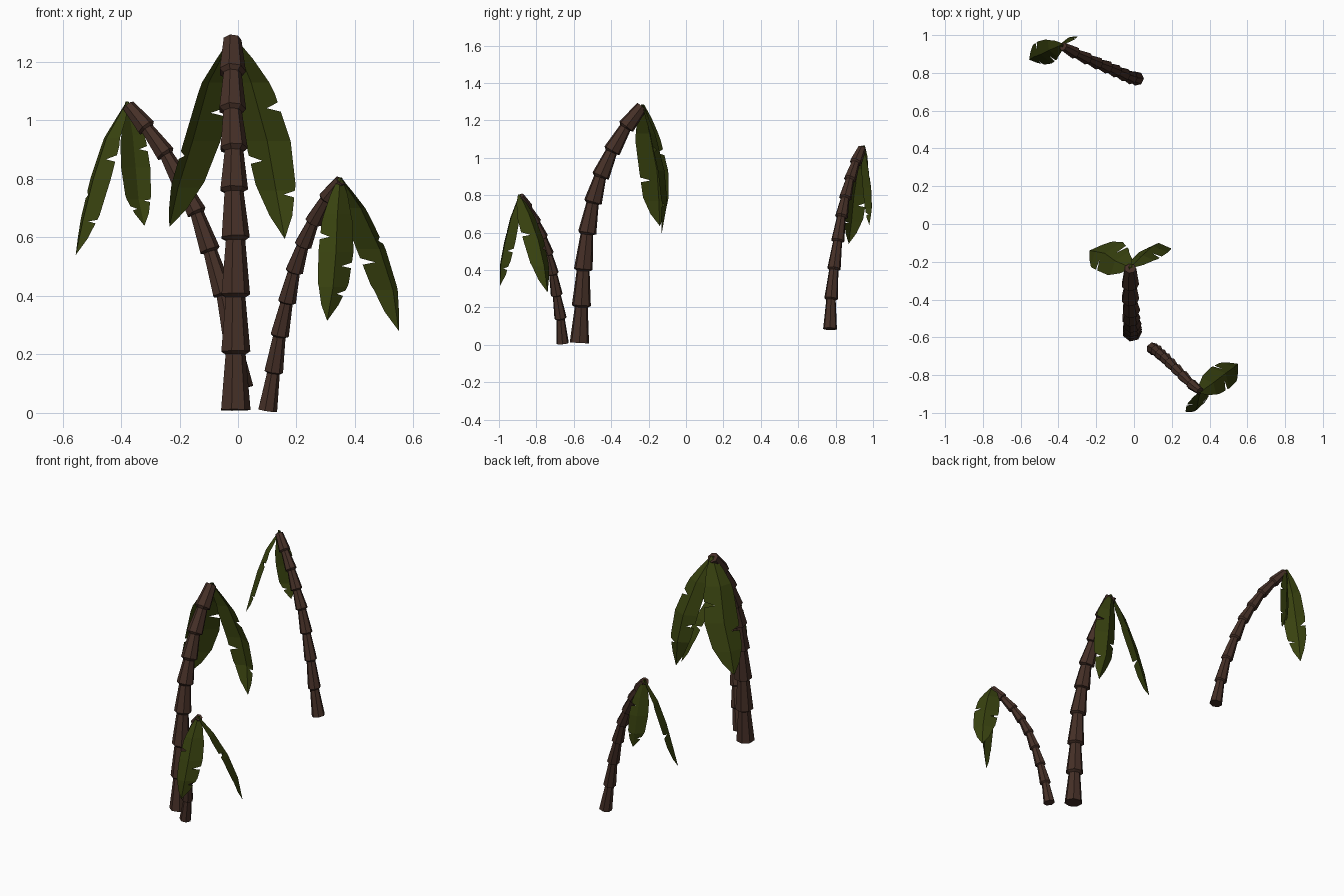
import bpy, bmesh, math
from mathutils import Vector

cube = bpy.data.objects.get("Cube")
if cube:
    bpy.data.objects.remove(cube, do_unlink=True)


def material(name, rgb):
    m = bpy.data.materials.new(name)
    m.use_nodes = True
    m.diffuse_color = (*rgb, 1)
    bsdf = m.node_tree.nodes["Principled BSDF"]
    bsdf.inputs["Base Color"].default_value = (*rgb, 1)
    bsdf.inputs["Roughness"].default_value = 0.9
    return m


BARK = material("bark_brown", (0.06, 0.029, 0.02))
LEAF = material("leaf_green", (0.042, 0.057, 0.005))


def finish(bm, name, mat, closed):
    if closed:
        bmesh.ops.recalc_face_normals(bm, faces=bm.faces)
    me = bpy.data.meshes.new(name)
    bm.to_mesh(me)
    bm.free()
    me.materials.append(mat)
    ob = bpy.data.objects.new(name, me)
    bpy.context.collection.objects.link(ob)
    return ob


def trunk(name, path, r_base, r_top, sides=7):
    """Bent trunk of tapered segments, each flaring out over the one below."""
    pts = [Vector(p) for p in path]
    n = len(pts) - 1
    bm = bmesh.new()
    rings = []

    def ring(centre, axis, radius):
        side = axis.cross(Vector((0, 1, 0))).normalized()
        up = side.cross(axis).normalized()
        angles = [2 * math.pi * (k + 0.5) / sides for k in range(sides)]
        rings.append([bm.verts.new(centre + radius * (side * math.cos(a) + up * math.sin(a)))
                      for a in angles])

    for i in range(n):
        axis = (pts[i + 1] - pts[i]).normalized()
        wide = r_base + (r_top - r_base) * i / n
        lip = axis * wide * 0.2 if i else Vector()
        ring(pts[i] + lip, axis, wide)
        ring(pts[i + 1], axis, wide * 0.68)
    for a, b in zip(rings, rings[1:]):
        for k in range(sides):
            j = (k + 1) % sides
            bm.faces.new((a[k], a[j], b[j], b[k]))
    bm.faces.new(rings[0])
    bm.faces.new(rings[-1])
    return finish(bm, name, BARK, True)


# Half-width along a frond, from root to tip
WIDTH = ((0, 0.1), (0.12, 0.5), (0.3, 0.88), (0.5, 1), (0.72, 0.88), (0.88, 0.5), (1, 0))


def width_at(t):
    for (t0, w0), (t1, w1) in zip(WIDTH, WIDTH[1:]):
        if t <= t1:
            return w0 + (w1 - w0) * (t - t0) / (t1 - t0)
    return 0


def along(pts, t):
    f = min(t * (len(pts) - 1), len(pts) - 1.0001)
    i = int(f)
    return pts[i].lerp(pts[i + 1], f - i)


def frond(name, spine, left, right, left_tears, right_tears):
    """Folded drooping leaf with triangular tears cut into its edges."""
    pts = [Vector(p) for p in spine]
    rows = {t for t, _ in WIDTH} | {0.25, 0.75}
    for t in left_tears + right_tears:
        rows |= {t - 0.025, t, t + 0.015}
    rows = sorted(rows)
    bm = bmesh.new()
    mid = [bm.verts.new(along(pts, t)) for t in rows]
    for vec, tears, flip in ((left, left_tears, 1), (right, right_tears, -1)):
        edge = []
        for t, m in zip(rows, mid):
            w = width_at(t) * (0.4 if t in tears else 1)
            edge.append(m if t == 1 else bm.verts.new(m.co + Vector((*vec, 0)) * w))
        for i in range(len(rows) - 1):
            face = [mid[i], mid[i + 1], edge[i + 1], edge[i]]
            if edge[i + 1] is mid[i + 1]:
                face.pop(2)
            bm.faces.new(face[::flip])
    return finish(bm, name, LEAF, False)


# Tall middle palm
trunk("middle_trunk",
      [(-.01, -.57, .01), (-.01, -.56, .2), (-.01, -.55, .395), (-.01, -.53, .59), (-.015, -.5, .755),
       (-.015, -.46, .895), (-.02, -.4, 1.03), (-.02, -.325, 1.16), (-.02, -.235, 1.275)], .053, .046)
frond("middle_broad_frond",
      [(-.02, -.23, 1.285), (-.1, -.195, 1.13), (-.155, -.155, .93), (-.205, -.145, .77), (-.235, -.14, .635)],
      (.095, .06), (-.03, -.095), [.38], [.58])
frond("middle_narrow_frond",
      [(-.02, -.23, 1.285), (.045, -.165, 1.13), (.1, -.115, .93), (.13, -.1, .76), (.16, -.13, .595)],
      (.08, -.035), (-.075, -.035), [.36, .77], [.6])

# Rear palm
trunk("rear_trunk",
      [(.015, .77, .085), (-.015, .775, .24), (-.05, .79, .4), (-.095, .81, .55), (-.14, .83, .68),
       (-.19, .85, .78), (-.245, .875, .88), (-.31, .905, .97), (-.375, .94, 1.05)], .038, .033)
frond("rear_broad_frond",
      [(-.38, .95, 1.065), (-.45, .92, .94), (-.495, .898, .8), (-.53, .885, .66), (-.555, .87, .54)],
      (.06, -.048), (-.01, .07), [.38, .76], [.6])
frond("rear_narrow_frond",
      [(-.38, .95, 1.065), (-.36, .97, .95), (-.35, .985, .84), (-.34, .99, .73), (-.32, .98, .64)],
      (.05, .005), (-.05, -.04), [.36, .76], [.84])

# Short front palm
trunk("front_trunk",
      [(.1, -.66, .008), (.12, -.67, .135), (.14, -.69, .26), (.165, -.71, .375), (.19, -.735, .48),
       (.22, -.765, .57), (.255, -.8, .65), (.3, -.845, .73), (.35, -.885, .795)], .034, .029)
frond("front_broad_frond",
      [(.35, -.89, .805), (.42, -.84, .7), (.485, -.79, .56), (.53, -.758, .42), (.55, -.74, .28)],
      (.02, -.08), (-.08, .03), [.45], [.58])
frond("front_narrow_frond",
      [(.35, -.89, .805), (.34, -.935, .68), (.335, -.967, .55), (.325, -.99, .43), (.305, -.995, .315)],
      (.06, .055), (-.06, -.005), [.6, .8], [.4])
